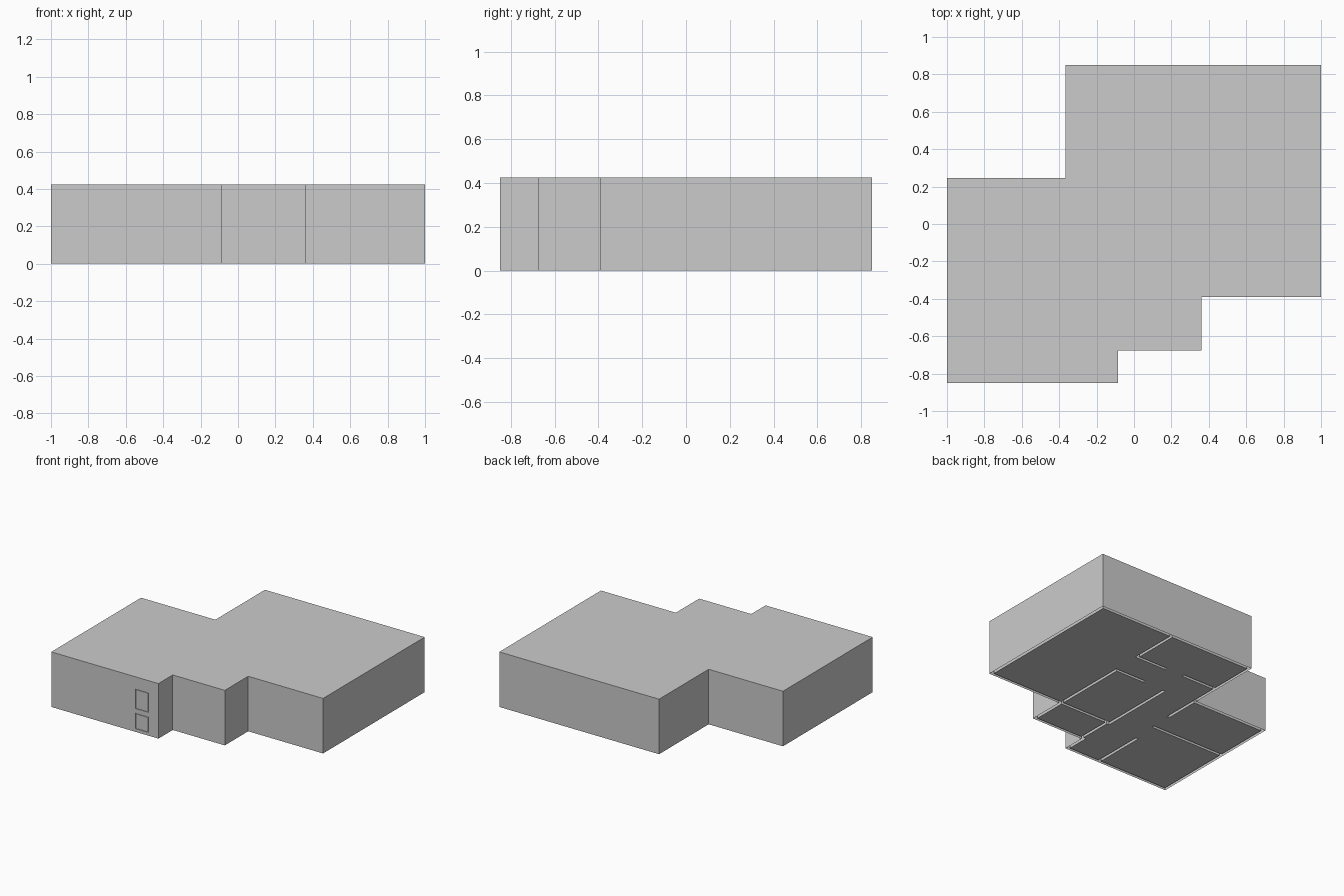
import bpy, bmesh
from mathutils import Vector

if "Cube" in bpy.data.objects:
    bpy.data.objects.remove(bpy.data.objects["Cube"])

H = 0.425      # wall height
T = 0.022      # wall thickness

OUTLINE = [(-1, -.85), (-.085, -.85), (-.085, -.675), (.36, -.675), (.36, -.39),
           (1, -.39), (1, .85), (-.365, .85), (-.365, .245), (-1, .245)]


def link(name, bm):
    bmesh.ops.recalc_face_normals(bm, faces=bm.faces[:])
    me = bpy.data.meshes.new(name)
    bm.to_mesh(me)
    bm.free()
    ob = bpy.data.objects.new(name, me)
    bpy.context.collection.objects.link(ob)
    return ob


def prism(name, pts, z0, z1):
    bm = bmesh.new()
    face = bm.faces.new([bm.verts.new((x, y, z0)) for x, y in pts])
    ext = bmesh.ops.extrude_face_region(bm, geom=[face], use_keep_orig=True)
    verts = [g for g in ext["geom"] if isinstance(g, bmesh.types.BMVert)]
    bmesh.ops.translate(bm, verts=verts, vec=(0, 0, z1 - z0))
    return link(name, bm)


def box(name, x0, x1, y0, y1, z0, z1):
    return prism(name, [(x0, y0), (x1, y0), (x1, y1), (x0, y1)], z0, z1)


def inset(pts, t):
    # inward offset of a right-angled, counter-clockwise outline
    out = []
    for i, p in enumerate(pts):
        a, b, c = Vector(pts[i - 1]), Vector(p), Vector(pts[(i + 1) % len(pts)])
        d = [(b - a).normalized(), (c - b).normalized()]
        n = sum((Vector((-v.y, v.x)) for v in d), Vector((0, 0)))
        out.append(tuple(b + n * t))
    return out


def cut(ob, cutters):
    for c in cutters:
        c.hide_render = True
        m = ob.modifiers.new("cut", 'BOOLEAN')
        m.operation, m.solver, m.object = 'DIFFERENCE', 'EXACT', c
    dg = bpy.context.evaluated_depsgraph_get()
    me = bpy.data.meshes.new_from_object(ob.evaluated_get(dg))
    ob.modifiers.clear()
    ob.data = me
    for c in cutters:
        bpy.data.objects.remove(c)


# Outer walls and roof, with two shallow recessed panels on the front
shell = prism("outer_walls_and_roof", OUTLINE, 0, H)
panels = []
for z0, z1 in ((.025, .145), (.18, .332)):
    p = box("panel_cutter", -.28, -.17, -.87, -.845, z0, z1)
    panels.append(p)
cut(shell, panels)

# Wall undersides stay open
bm = bmesh.new()
bm.from_mesh(shell.data)
low = [f for f in bm.faces if all(v.co.z < 1e-4 for v in f.verts)]
bmesh.ops.delete(bm, geom=low, context='FACES')
bm.to_mesh(shell.data)
bm.free()

# Rooms: inner wall faces and floors, split by the partition walls
rooms = prism("rooms", inset(OUTLINE, T), 0, H - .01)
h = T / 2
across = [(.09, .36, .46), (-.37, -.06, .465), (-.10, .38, -.39 + h),
          (.09, .36, .225), (-1.02, -.36, -.22)]           # x0, x1, y
along = [(.45, .88, .355), (-.05, .26, -.365 + h), (-.40, .215, -.095),
         (-.40, .236, .35), (-.88, -.42, -.38), (-.69, -.38, -.085 + h)]  # y0, y1, x
walls = [box("partition", a, b, y - h, y + h, -.1, .6) for a, b, y in across]
walls += [box("partition", x - h, x + h, a, b, -.1, .6) for a, b, x in along]
cut(rooms, walls)

# Thin frames inside the recessed panels
for i, (z0, z1) in enumerate(((.025, .145), (.18, .332))):
    w = .005
    a, b = -.275, -.175
    pane = box(f"door_panel_{i}", a, b, -.85, -.844, z0 + w, z1 - w)
